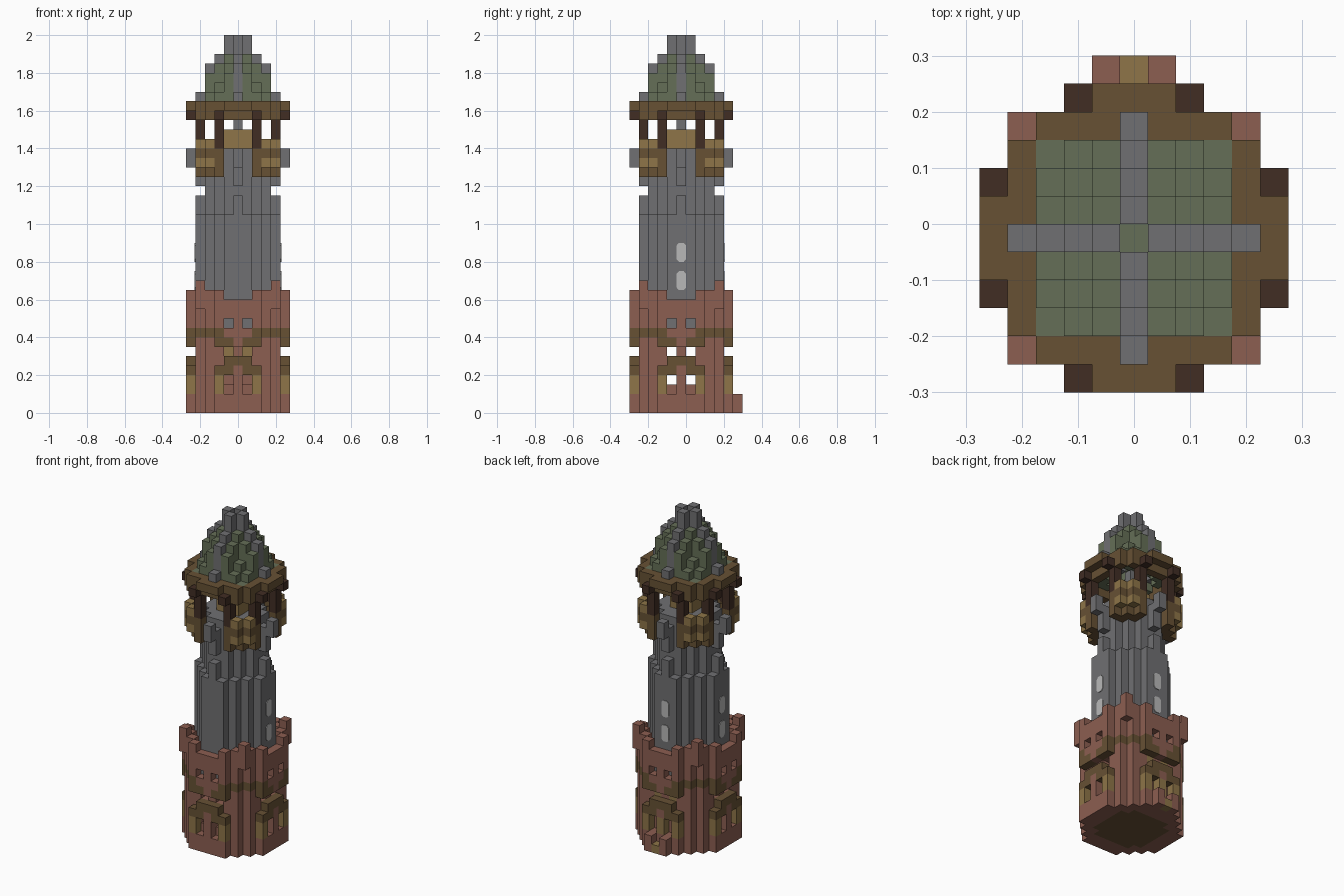
import bpy
import bmesh
from mathutils import Vector

cube = bpy.data.objects.get("Cube")
if cube:
    bpy.data.objects.remove(cube)

U = 0.05  # block size


def srgb(r, g, b):
    def lin(c):
        c /= 255
        return c / 12.92 if c < 0.04 else ((c + 0.055) / 1.055) ** 2.4
    return (lin(r), lin(g), lin(b), 1)


PALETTE = {
    "brick": srgb(140, 94, 81),
    "light_wood": srgb(142, 117, 72),
    "wood": srgb(103, 81, 52),
    "dark_wood": srgb(65, 45, 36),
    "roof_green": srgb(101, 111, 87),
    "stone": srgb(112, 112, 114),
    "pale_glass": srgb(185, 185, 185),
}
MATS = {}
for mat_name, colour in PALETTE.items():
    m = bpy.data.materials.new(mat_name)
    m.use_nodes = True
    m.diffuse_color = colour
    bsdf = m.node_tree.nodes["Principled BSDF"]
    bsdf.inputs["Base Color"].default_value = colour
    bsdf.inputs["Roughness"].default_value = 0.9
    MATS[mat_name] = m


def fill(part, colour, k0, k1, rule):
    """Stack blocks from level k0 to k1 where rule(a, b, d) holds;
    a and b are the larger and smaller offsets, d the squared radius."""
    for i in range(-5, 6):
        for j in range(-5, 6):
            a, b = max(abs(i), abs(j)), min(abs(i), abs(j))
            if rule(a, b, i * i + j * j):
                for k in range(k0, k1):
                    if colour:
                        part[i, j, k] = colour
                    else:
                        part.pop((i, j, k), None)


def finish(name, bm, colours):
    mesh = bpy.data.meshes.new(name)
    bm.to_mesh(mesh)
    bm.free()
    for c in colours:
        mesh.materials.append(MATS[c])
    ob = bpy.data.objects.new(name, mesh)
    bpy.context.scene.collection.objects.link(ob)
    return ob


def build(name, part):
    """Turn a block set into one mesh of its exposed faces."""
    bm = bmesh.new()
    colours = sorted(set(part.values()))
    for cell, colour in part.items():
        centre = Vector((cell[0] * U, (cell[1] - 0.5) * U, (cell[2] + 0.5) * U))
        for axis in range(3):
            for sign in (-1, 1):
                near = list(cell)
                near[axis] += sign
                if tuple(near) in part:
                    continue
                n, u, v = Vector(), Vector(), Vector()
                n[axis] = sign * U / 2
                u[(axis + 1) % 3] = U / 2
                v[(axis + 2) % 3] = sign * U / 2
                ring = [centre + n + p for p in (-u - v, u - v, u + v, v - u)]
                f = bm.faces.new([bm.verts.new(p) for p in ring])
                f.material_index = colours.index(colour)
    bmesh.ops.remove_doubles(bm, verts=bm.verts, dist=U / 100)
    return finish(name, bm, colours)


# Floor and brick foot
floor = {}
fill(floor, "wood", 0, 1, lambda a, b, d: d <= 13)
build("floor", floor)

# Brick keep: inner ring, corner masses and four framed faces
keep = {}
fill(keep, "brick", 0, 2, lambda a, b, d: 13 < d <= 29)
fill(keep, "brick", 2, 12, lambda a, b, d: 10 < d <= 25 and a < 5)
fill(keep, "wood", 8, 9, lambda a, b, d: d == 25 and a == 4)
fill(keep, "brick", 2, 5, lambda a, b, d: a == 5 and b == 0)
fill(keep, "light_wood", 2, 4, lambda a, b, d: a == 5 and b == 2)
fill(keep, "wood", 4, 5, lambda a, b, d: a == 5 and b in (1, 2))
fill(keep, "wood", 5, 6, lambda a, b, d: a == 5 and b <= 1)
fill(keep, "wood", 7, 8, lambda a, b, d: a == 5 and b in (1, 2))
fill(keep, "brick", 7, 12, lambda a, b, d: a == 5 and b == 0)
fill(keep, "brick", 8, 12, lambda a, b, d: a == 5 and b == 1)
fill(keep, "wood", 8, 9, lambda a, b, d: a == 5 and b == 2)
fill(keep, "brick", 9, 12, lambda a, b, d: a == 5 and b == 2)
# Window openings and drain slots
for level in (3, 6):
    fill(keep, None, level, level + 1, lambda a, b, d: a == 4 and b == 1)
fill(keep, None, 9, 10, lambda a, b, d: a in (4, 5) and b == 1)
# Battlements
fill(keep, "brick", 12, 13, lambda a, b, d: (a == 5 and b == 2) or (a == 4 and b == 3))
fill(keep, "brick", 11, 14, lambda a, b, d: a == 4 and b == 4)
# Rear doorway and step
for side in (-1, 1):
    keep[side, 4, 3] = "brick"
    keep[side, 4, 6] = "light_wood"
    for k in range(2):
        keep[side, 6, k] = "brick"
keep[0, 6, 0] = "light_wood"
for k in range(2, 4):
    keep[0, 5, k] = "light_wood"
build("brick_keep", keep)

# Stone shaft with stepped top and hanging corbels
shaft = {}
fill(shaft, "stone", 9, 21, lambda a, b, d: d <= 17)
fill(shaft, "stone", 21, 23, lambda a, b, d: a == 4 and b == 0)
fill(shaft, "stone", 21, 27, lambda a, b, d: d <= 10)
fill(shaft, "stone", 27, 28, lambda a, b, d: d <= 10)
fill(shaft, "stone", 24, 27, lambda a, b, d: a == 4 and b == 0)
fill(shaft, "stone", 26, 28, lambda a, b, d: a == 5 and b == 0)
build("stone_shaft", shaft)

# Gallery parapet on the four diagonals
gallery = {}
fill(gallery, "wood", 25, 26, lambda a, b, d: 13 <= d <= 20 and b >= 2)
fill(gallery, "light_wood", 26, 27, lambda a, b, d: 18 <= d <= 25 and b >= 2)
fill(gallery, "wood", 26, 27, lambda a, b, d: a == 4 and b == 2)
fill(gallery, "wood", 27, 28, lambda a, b, d: 18 <= d <= 25 and b >= 2)
fill(gallery, "light_wood", 28, 29, lambda a, b, d: a == 4 and b == 3)
build("gallery_parapet", gallery)

# Gallery posts with outer brackets
posts = {}
fill(posts, "dark_wood", 27, 31, lambda a, b, d: a == 4 and b == 2)
fill(posts, "dark_wood", 31, 32, lambda a, b, d: a == 5 and b == 2)
build("gallery_posts", posts)

# Lantern hearth and its centre post
hearth = {}
fill(hearth, "light_wood", 28, 30, lambda a, b, d: d <= 2)
fill(hearth, "stone", 30, 33, lambda a, b, d: d == 0)
build("lantern_hearth", hearth)

# Eaves ring
eaves = {}
fill(eaves, "wood", 31, 32, lambda a, b, d: a == 4 and b <= 3)
fill(eaves, "wood", 32, 33, lambda a, b, d: 16 <= d <= 26 and a >= 4)
build("eaves", eaves)

# Stepped green roof with a stone cross of ridges
roof = {}
GREEN_TOPS = {(0, 0): 39, (1, 1): 38, (2, 1): 37, (3, 1): 36,
              (2, 2): 35, (3, 2): 34, (3, 3): 33}
RIDGE_TOPS = {1: 40, 2: 38, 3: 37, 4: 34}
for (p, q), top in GREEN_TOPS.items():
    fill(roof, "roof_green", max(32, top - 4), top,
         lambda a, b, d: (a, b) == (p, q))
for p, top in RIDGE_TOPS.items():
    fill(roof, "stone", max(33, top - 4), top,
         lambda a, b, d: a == p and b == 0)
build("roof", roof)


# Pale window plates on the sides and rear of the shaft
def window_plate(name, out, z):
    bm = bmesh.new()
    across = Vector((-out.y, out.x, 0))
    base = Vector((0, -U / 2, z)) + out * (4.5 * U)
    outline = []
    for s, t in ((1, 1), (-1, 1), (-1, -1), (1, -1)):
        pair = [(0.025 * s, 0.036 * t), (0.013 * s, 0.05 * t)]
        outline += pair if s * t > 0 else pair[::-1]
    verts = [bm.verts.new(base + across * x + Vector((0, 0, y))) for x, y in outline]
    face = bm.faces.new(verts)
    grown = bmesh.ops.extrude_face_region(bm, geom=[face])["geom"]
    moved = [g for g in grown if isinstance(g, bmesh.types.BMVert)]
    bmesh.ops.translate(bm, verts=moved, vec=out * 0.004)
    bmesh.ops.recalc_face_normals(bm, faces=bm.faces)
    finish(name, bm, ["pale_glass"])


for label, out in (("left", Vector((1, 0, 0))), ("right", Vector((-1, 0, 0))),
                   ("rear", Vector((0, 1, 0)))):
    window_plate(label + "_lower_window", out, 0.70)
    window_plate(label + "_upper_window", out, 0.85)
